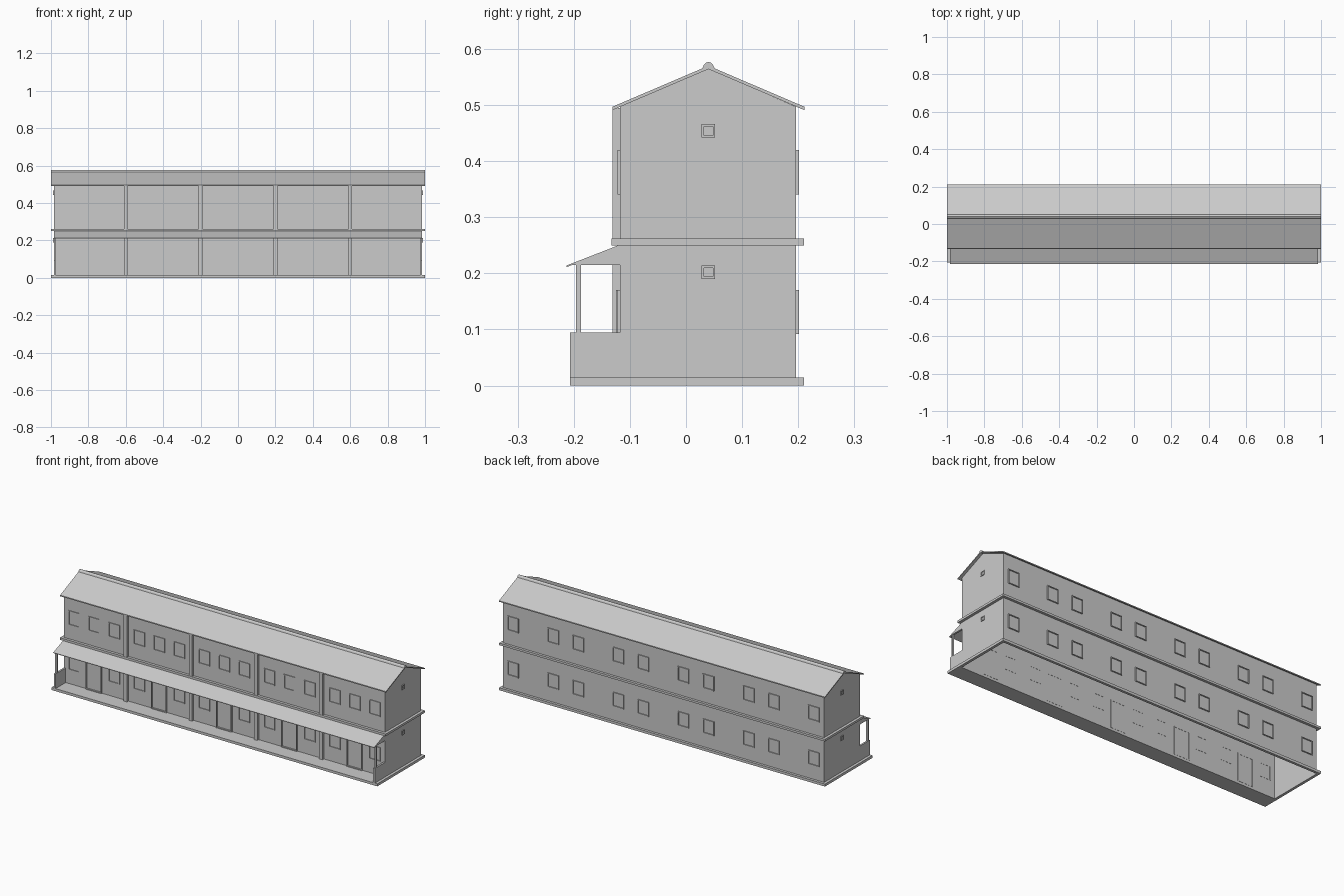
import bpy
import bmesh

cube = bpy.data.objects.get("Cube")
if cube:
    bpy.data.objects.remove(cube, do_unlink=True)

grey = bpy.data.materials.new("plain_grey")
grey.use_nodes = True
grey.diffuse_color = (0.6, 0.6, 0.6, 1)
grey.node_tree.nodes["Principled BSDF"].inputs["Base Color"].default_value = (0.6, 0.6, 0.6, 1)

END = 0.985                       # half length of the walls
FRONT, BACK, RIDGE = -0.118, 0.196, 0.04
BAYS = [-0.8, -0.4, 0, 0.4, 0.8]
SIDE = 0.123                      # window offset from bay centre


def finish(name, bm):
    bmesh.ops.recalc_face_normals(bm, faces=bm.faces)
    mesh = bpy.data.meshes.new(name)
    bm.to_mesh(mesh)
    bm.free()
    mesh.materials.append(grey)
    obj = bpy.data.objects.new(name, mesh)
    bpy.context.collection.objects.link(obj)
    return obj


def add_box(bm, x, y, z):
    """Box from three (low, high) ranges."""
    made = bmesh.ops.create_cube(bm, size=1)["verts"]
    for v in made:
        v.co = [r[0] + (c + 0.5) * (r[1] - r[0]) for c, r in zip(v.co, (x, y, z))]


def boxes(name, ranges):
    bm = bmesh.new()
    for r in ranges:
        add_box(bm, *r)
    return finish(name, bm)


def extrude_profile(name, points, x0, x1):
    """Closed y-z outline extruded along x."""
    bm = bmesh.new()
    face = bm.faces.new([bm.verts.new((x0, y, z)) for y, z in points])
    made = bmesh.ops.extrude_face_region(bm, geom=[face])["geom"]
    for v in made:
        if isinstance(v, bmesh.types.BMVert):
            v.co.x = x1
    return finish(name, bm)


def frame_ranges(u, z, depth, t, axis):
    """Four bars of a rectangular frame; u runs along the wall."""
    bars = [((u[0], u[0] + t), z), ((u[1] - t, u[1]), z),
            ((u[0] + t, u[1] - t), (z[0], z[0] + t)),
            ((u[0] + t, u[1] - t), (z[1] - t, z[1]))]
    return [(a, depth, b) if axis == "x" else (depth, a, b) for a, b in bars]


def ring(x, y0, y1, z, inner_front):
    """Band around the outside of the walls."""
    return [((-x, x), (y0, inner_front), z), ((-x, x), (BACK, y1), z),
            ((-x, -END), (inner_front, BACK), z), ((END, x), (inner_front, BACK), z)]


# Hollow walls with gables, open underneath
bm = bmesh.new()
outline = [(FRONT, 0), (FRONT, 0.497), (RIDGE, 0.565), (BACK, 0.497), (BACK, 0)]
ends = [[bm.verts.new((x, y, z)) for y, z in outline] for x in (-END, END)]
for end in ends:
    bm.faces.new(end)
for i in (0, 3):
    bm.faces.new([ends[0][i], ends[0][i + 1], ends[1][i + 1], ends[1][i]])
finish("walls", bm)

# Ground slab with porch floor, and the band between floors
boxes("ground_slab", ring(1, -0.207, 0.21, (0, 0.014), FRONT))
boxes("floor_band", ring(1, -0.133, 0.21, (0.25, 0.262), FRONT))

# Main roof and rounded ridge cap
extrude_profile("main_roof", [(-0.131, 0.491), (-0.131, 0.497), (RIDGE, 0.57), (0.211, 0.497),
                              (0.211, 0.491), (RIDGE, 0.564)], -1, 1)
extrude_profile("ridge_cap", [(0.029, 0.565), (0.032, 0.572), (0.036, 0.5755), (0.04, 0.577),
                              (0.044, 0.5755), (0.048, 0.572), (0.051, 0.565)], -1, 1)

# Porch roof
extrude_profile("porch_roof", [(-0.213, 0.211), (-0.213, 0.214), (FRONT, 0.251), (FRONT, 0.248)],
                -END, END)

# Porch ends: half wall, post and gable
for side, s in (("right", -1), ("left", 1)):
    x = tuple(sorted((s * (END - 0.01), s * END)))
    boxes(side + "_porch_wall", [(x, (-0.207, FRONT), (0.014, 0.095))])
    boxes(side + "_porch_post", [(x, (-0.196, -0.187), (0.095, 0.217))])
    extrude_profile(side + "_porch_gable", [(-0.203, 0.215), (FRONT, 0.215), (FRONT, 0.249)], *x)

# Pilasters between bays on the front of both floors
boxes("pilasters", [((x - 0.01, x + 0.01), (-0.131, FRONT), z)
                    for x in (-0.6, -0.2, 0.2, 0.6) for z in ((0.014, 0.235), (0.262, 0.495))])

# Window frames
lower, upper = (0.092, 0.17), (0.341, 0.42)
front_depth, back_depth = (FRONT - 0.004, FRONT + 0.001), (BACK - 0.001, BACK + 0.005)


def window_row(name, offsets, z, depth):
    ranges = []
    for bay in BAYS:
        for d in offsets:
            c = bay + d
            ranges += frame_ranges((c - 0.034, c + 0.034), z, depth, 0.004, "x")
    boxes(name, ranges)


window_row("upper_front_windows", (-SIDE, 0, SIDE), upper, front_depth)
window_row("lower_front_windows", (-SIDE, SIDE), lower, front_depth)
window_row("upper_back_windows", (-SIDE, SIDE), upper, back_depth)
window_row("lower_back_windows", (-SIDE, SIDE), lower, back_depth)

# Door frames, one for each bay
doors = []
for bay in BAYS:
    doors += frame_ranges((bay - 0.048, bay + 0.048), (0.014, 0.17), (FRONT - 0.007, FRONT + 0.001),
                          0.005, "x")
boxes("front_doors", doors)

# Small vents in the end walls
vents = []
for s in (-1, 1):
    depth = tuple(sorted((s * (END - 0.001), s * (END + 0.004))))
    for z in (0.202, 0.454):
        vents += frame_ranges((RIDGE - 0.012, RIDGE + 0.012), (z - 0.012, z + 0.012), depth, 0.004, "y")
boxes("end_vents", vents)
